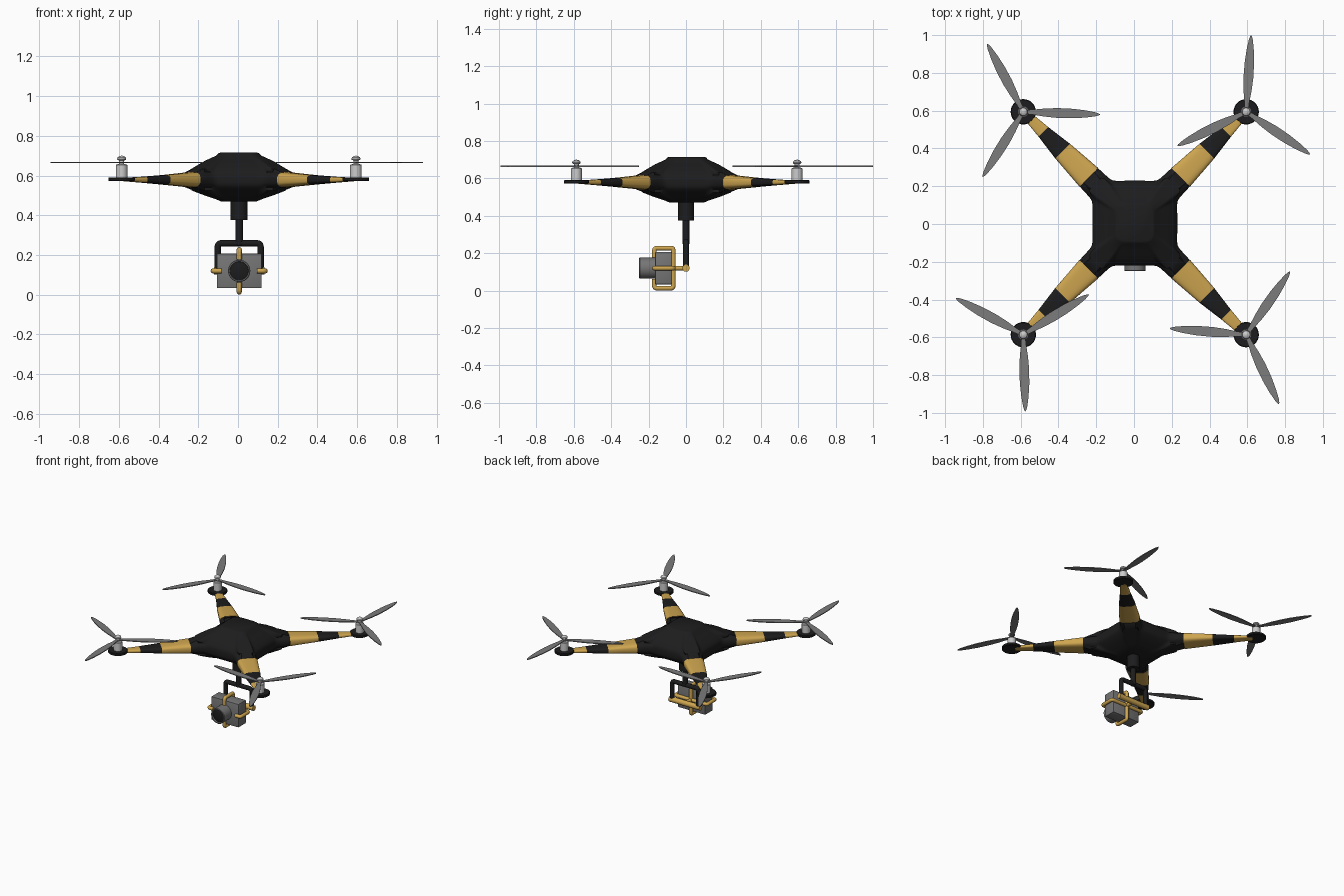
import bpy, bmesh, math
from mathutils import Vector, Matrix

if "Cube" in bpy.data.objects:
    bpy.data.objects.remove(bpy.data.objects["Cube"])

CX, CY = 0.004, 0.004          # centre of the frame
ARM = 0.59                     # motor offset along x and y
S2 = math.sqrt(0.5)


def material(name, rgb):
    m = bpy.data.materials.new(name)
    m.diffuse_color = (*rgb, 1)
    m.use_nodes = True
    m.node_tree.nodes["Principled BSDF"].inputs["Base Color"].default_value = m.diffuse_color
    return m


BLACK = material("black", (0.012, 0.012, 0.013))
GOLD = material("gold", (0.62, 0.38, 0.08))
BLADE = material("blade_grey", (0.2, 0.2, 0.2))
CAM = material("camera_grey", (0.18, 0.18, 0.18))


def finish(ob, mat=None, angle=35):
    if mat:
        ob.data.materials.append(mat)
    bpy.ops.object.select_all(action='DESELECT')
    ob.select_set(True)
    bpy.context.view_layer.objects.active = ob
    bpy.ops.object.shade_smooth_by_angle(angle=math.radians(angle))
    return ob


def from_bmesh(name, bm):
    bmesh.ops.recalc_face_normals(bm, faces=bm.faces)
    me = bpy.data.meshes.new(name)
    bm.to_mesh(me)
    bm.free()
    ob = bpy.data.objects.new(name, me)
    bpy.context.collection.objects.link(ob)
    return ob


def loft(name, rings, mat=None, angle=35):
    """Skin a list of equal-length point rings and cap both ends."""
    bm = bmesh.new()
    vs = [[bm.verts.new(p) for p in ring] for ring in rings]
    n = len(vs[0])
    for a, b in zip(vs, vs[1:]):
        for i in range(n):
            j = (i + 1) % n
            bm.faces.new((a[i], a[j], b[j], b[i]))
    bm.faces.new(vs[0])
    bm.faces.new(vs[-1])
    return finish(from_bmesh(name, bm), mat, angle)


def lathe(name, profile, loc, mat=None, seg=32, rot=None):
    """Turn (radius, height) points round the local z axis."""
    rings = [[(r * math.cos(2 * math.pi * i / seg), r * math.sin(2 * math.pi * i / seg), z)
              for i in range(seg)] for r, z in profile]
    ob = loft(name, rings, mat)
    ob.data.transform(Matrix.Translation(loc) @ (rot or Matrix()))
    return ob


def tube(name, pts, radius, mat, corner=0.02):
    """Round bar along a path with rounded corners."""
    pts = [Vector(p) for p in pts]
    path = [pts[0]]
    for a, b, c in zip(pts, pts[1:], pts[2:]):
        p, q = b + (a - b).normalized() * corner, b + (c - b).normalized() * corner
        for k in range(6):
            t = k / 5
            path.append(p * (1 - t) ** 2 + b * 2 * t * (1 - t) + q * t * t)
    path.append(pts[-1])
    cu = bpy.data.curves.new(name, 'CURVE')
    cu.dimensions = '3D'
    cu.bevel_depth, cu.bevel_resolution, cu.use_fill_caps = radius, 3, True
    sp = cu.splines.new('POLY')
    sp.points.add(len(path) - 1)
    for s, p in zip(sp.points, path):
        s.co = (*p, 1)
    tmp = bpy.data.objects.new(name + "_path", cu)
    bpy.context.collection.objects.link(tmp)
    bpy.context.view_layer.update()
    me = bpy.data.meshes.new_from_object(tmp.evaluated_get(bpy.context.evaluated_depsgraph_get()))
    bpy.data.objects.remove(tmp)
    me.materials.clear()
    ob = bpy.data.objects.new(name, me)
    bpy.context.collection.objects.link(ob)
    return finish(ob, mat, 50)


# Body shell: stacked outlines, each a rounded square merged with four diagonal lobes
LEVELS = [  # z, half side, lobe reach, lobe half width
    (.715, .095, .10, .03), (.711, .104, .11, .03), (.70, .114, .13, .03),
    (.675, .150, .20, .04), (.65, .185, .25, .05), (.632, .205, .295, .055),
    (.617, .218, .341, .045), (.608, .222, .345, .062), (.595, .225, .345, .069),
    (.579, .225, .345, .07), (.563, .225, .345, .069), (.55, .222, .345, .062),
    (.541, .215, .341, .045), (.525, .198, .29, .055), (.505, .165, .22, .05),
    (.485, .125, .15, .03), (.47, .085, .10, .03)]


def outline(z, s, reach, w, n=160):
    ring = []
    for i in range(n):
        t = 2 * math.pi * i / n
        c, d = abs(math.cos(t)), abs(math.sin(t))
        sq = s / (c ** 5 + d ** 5) ** 0.2
        off = abs((t % (math.pi / 2)) - math.pi / 4)
        lobe = min(reach / math.cos(off), w / max(math.sin(off), 1e-4))
        r = (sq ** 14 + lobe ** 14) ** (1 / 14)
        r = min(r, max(reach / math.cos(off), sq))
        ring.append((CX + r * math.cos(t), CY + r * math.sin(t), z))
    return ring


loft("body_shell", [outline(*lv) for lv in LEVELS], BLACK, 50)

# Arms: tapered rounded bars in coloured bands
STATIONS = [(.343, .07, .617, .541), (.54, .055, .602, .555),
            (.685, .036, .594, .564), (.81, .024, .589, .571)]
BANDS = [("inner", GOLD), ("middle", BLACK), ("outer", GOLD)]


def arm_section(st, sx, sy, n=32):
    r, w, top, bot = st
    ring = []
    for i in range(n):
        t = 2 * math.pi * i / n
        c, s = math.cos(t), math.sin(t)
        v = w * math.copysign(abs(c) ** 0.6, c)
        z = (top + bot) / 2 + (top - bot) / 2 * math.copysign(abs(s) ** 0.6, s)
        ring.append((CX + sx * (r + v) * S2, CY + sy * (r - v) * S2, z))
    return ring


# Propeller blade outline: distance from hub, half width
BLADE_SHAPE = [(0, .010), (.05, .013), (.11, .021), (.18, .026), (.26, .025),
               (.33, .019), (.38, .011), (.4, .005), (.406, .001)]


def propeller(name, loc, degrees):
    bm = bmesh.new()
    for k in range(3):
        m = Matrix.Translation(loc) @ Matrix.Rotation(math.radians(degrees + 120 * k), 4, 'Z')
        pts = [(r, w) for r, w in BLADE_SHAPE] + [(r, -w) for r, w in reversed(BLADE_SHAPE)]
        face = bm.faces.new([bm.verts.new(m @ Vector((r, w, -.003))) for r, w in pts])
        ext = bmesh.ops.extrude_face_region(bm, geom=[face])
        bmesh.ops.translate(bm, vec=(0, 0, .006),
                            verts=[g for g in ext['geom'] if isinstance(g, bmesh.types.BMVert)])
    finish(from_bmesh(name, bm), BLADE)


for label, sx, sy, turn in [("front_left", -1, -1, 31.5), ("front_right", 1, -1, 55.3),
                            ("back_left", -1, 1, -2), ("back_right", 1, 1, 86.3)]:
    for (band, mat), a, b in zip(BANDS, STATIONS, STATIONS[1:]):
        loft(f"{label}_arm_{band}", [arm_section(a, sx, sy), arm_section(b, sx, sy)], mat)
    hub = Vector((CX + sx * ARM, CY + sy * ARM, 0))
    lathe(f"{label}_motor_base", [(.063, .572), (.067, .575), (.067, .588), (.063, .591)], hub, BLACK)
    lathe(f"{label}_motor", [(.029, .588), (.029, .652), (.026, .656), (.013, .658), (.013, .676),
                             (.021, .679), (.023, .684), (.02, .692), (.011, .698), (.002, .7)], hub)
    propeller(f"{label}_propeller", hub + Vector((0, 0, .665)), turn)

# Gimbal post and yoke
GX, GY, GZ = 0.006, 0.0, 0.12
lathe("gimbal_mount", [(.043, .375), (.043, .49)], (GX, GY, 0), BLACK)
lathe("gimbal_post", [(.018, .25), (.018, .4)], (GX, GY, 0), BLACK)
tube("gimbal_yoke", [(GX - .108, GY, .108), (GX - .108, GY, .259),
                     (GX + .108, GY, .259), (GX + .108, GY, .108)], .016, BLACK)
tube("pivot_bar", [(GX - .128, GY, GZ), (GX + .128, GY, GZ)], .02, GOLD)
tube("pivot_link", [(GX, GY, GZ), (GX, -.068, GZ)], .013, GOLD)

# Gold cradle: two crossed clips hooked over the camera front
F, B = -.169, -.068
for name, ax, h, hook in [("cradle_upright", Vector((0, 0, 1)), .107, .058),
                          ("cradle_cross", Vector((1, 0, 0)), .131, .09)]:
    o = Vector((GX, 0, GZ))
    y = lambda v: Vector((0, v, 0))
    tube(name, [o + ax * hook + y(F), o + ax * h + y(F), o + ax * h + y(B),
                o - ax * h + y(B), o - ax * h + y(F), o - ax * hook + y(F)], .013, GOLD, .014)

# Camera box and lens
bm = bmesh.new()
bmesh.ops.create_cube(bm, size=1, matrix=Matrix.Translation((GX, -.12, GZ))
                      @ Matrix.Diagonal((.226, .09, .174, 1)))
bmesh.ops.bevel(bm, geom=bm.edges[:], offset=.004, segments=2, affect='EDGES', profile=.5)
finish(from_bmesh("camera_body", bm), CAM)
TO_FRONT = Matrix.Rotation(math.radians(90), 4, 'X')
lathe("lens_barrel", [(.056, .15), (.056, .247), (.053, .25), (.047, .25), (.046, .235)],
      (GX, 0, GZ), CAM, 40, TO_FRONT)
lathe("lens_glass", [(.046, .232), (.046, .238), (.03, .242), (.01, .244)],
      (GX, 0, GZ), BLACK, 40, TO_FRONT)
